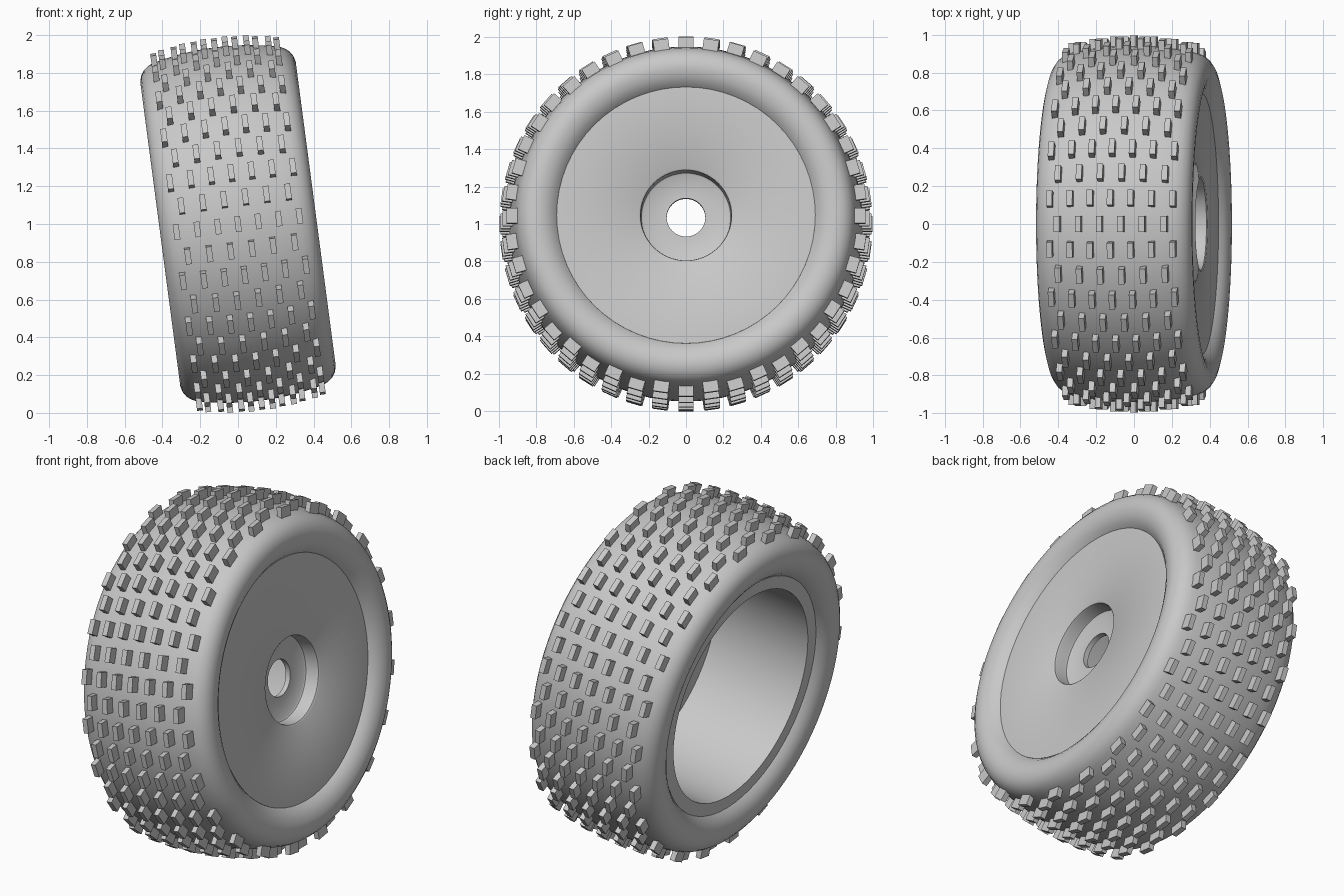
import bpy
import bmesh
import math
from mathutils import Matrix, Vector

if "Cube" in bpy.data.objects:
    bpy.data.objects.remove(bpy.data.objects["Cube"], do_unlink=True)

# The wheel spins about its local x axis and leans about y
LEAN = Matrix.Translation((0, 0, 1)) @ Matrix.Rotation(math.radians(-7.5), 4, "Y")
GREY = (0.58, 0.58, 0.58, 1)

grey = bpy.data.materials.new("plain grey")
grey.use_nodes = True
grey.diffuse_color = GREY
grey.node_tree.nodes["Principled BSDF"].inputs["Base Color"].default_value = GREY


def add_object(name, bm, smooth_angle=None):
    bmesh.ops.recalc_face_normals(bm, faces=bm.faces)
    mesh = bpy.data.meshes.new(name)
    bm.to_mesh(mesh)
    bm.free()
    mesh.materials.append(grey)
    obj = bpy.data.objects.new(name, mesh)
    bpy.context.collection.objects.link(obj)
    obj.matrix_world = LEAN
    if smooth_angle:
        bpy.ops.object.select_all(action="DESELECT")
        obj.select_set(True)
        bpy.context.view_layer.objects.active = obj
        bpy.ops.object.shade_smooth_by_angle(angle=math.radians(smooth_angle))
    return obj


def lathe(name, profile, steps, smooth_angle):
    """Spin a closed (axial, radius) profile about the x axis."""
    bm = bmesh.new()
    verts = [bm.verts.new((t, 0, r)) for t, r in profile]
    edges = [bm.edges.new((v, verts[i - 1])) for i, v in enumerate(verts)]
    bmesh.ops.spin(bm, geom=verts + edges, cent=(0, 0, 0), axis=(1, 0, 0),
                   angle=math.tau, steps=steps, use_merge=True)
    bmesh.ops.remove_doubles(bm, verts=bm.verts, dist=0.0001)
    return add_object(name, bm, smooth_angle)


def crown(t):
    """Radius of the tread surface at axial position t."""
    return 0.943 - 0.35 * t * t


# Tire: rounded sidewalls mirrored around a gently crowned tread
sidewall = [(0.345, 0.68), (0.36, 0.692), (0.385, 0.715), (0.403, 0.745),
            (0.414, 0.78), (0.415, 0.812), (0.406, 0.845), (0.388, 0.872), (0.362, 0.892)]
tread = [(t, crown(t)) for t in (0.33 - 0.66 * i / 12 for i in range(13))]
lathe("tire", sidewall + tread + [(-t, r) for t, r in reversed(sidewall)], 96, 50)

# Rim: closed dish with a recessed bored hub, and an open barrel behind it
rim = [(0.24, 0.103), (0.27, 0.103), (0.27, 0.23), (0.276, 0.238), (0.29, 0.24),
       (0.34, 0.241), (0.354, 0.244), (0.36, 0.252), (0.36, 0.69),
       (-0.36, 0.69), (-0.36, 0.616), (0.24, 0.616)]
lathe("rim", rim, 64, 40)

# Tread lugs: rows of six and seven blocks alternate around the tire
ROWS = 44
row_positions = ([0.057, 0.17, 0.285], [0, 0.108, 0.217, 0.328])
bm = bmesh.new()
for k in range(ROWS):
    half = row_positions[k % 2]
    turn = Matrix.Rotation(math.tau * k / ROWS, 4, "X")
    for t in sorted({s * p for p in half for s in (-1, 1)}):
        place = Matrix.Translation(Vector((t, 0, crown(t) + 0.018)))
        size = Matrix.Diagonal((0.031, 0.082, 0.068, 1))
        bmesh.ops.create_cube(bm, size=1, matrix=turn @ place @ size)
add_object("tread_lugs", bm)
